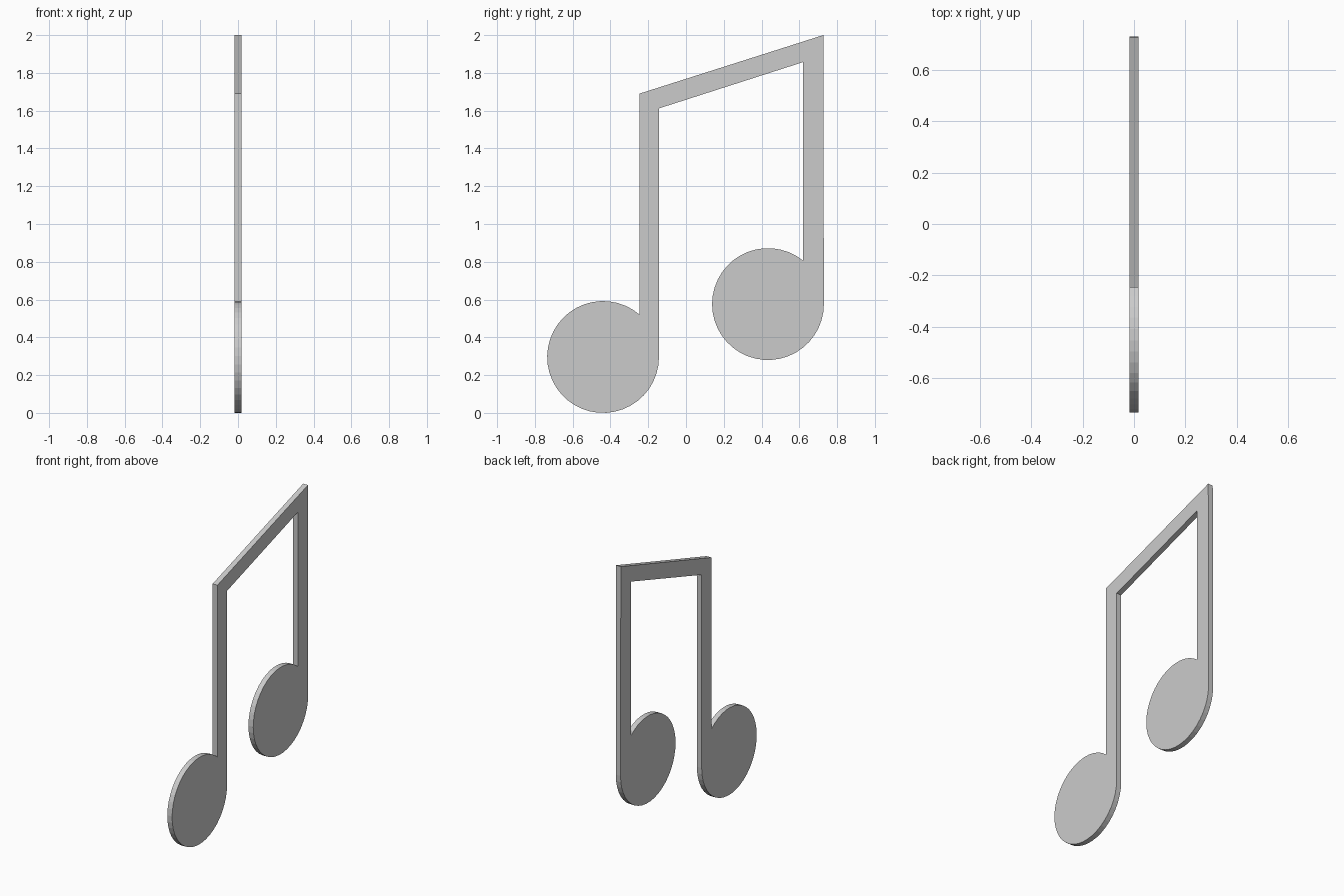
import bpy, bmesh, math

if "Cube" in bpy.data.objects:
    bpy.data.objects.remove(bpy.data.objects["Cube"])

HALF = 0.018      # half the plate thickness
R = 0.296         # note head radius
STEPS = 36        # segments per head arc


def head(cy, cz, stem_y):
    """Clockwise arc from the outer stem edge round to the inner stem edge."""
    sweep = 2 * math.pi - math.acos((stem_y - cy) / R)
    return [(cy + R * math.cos(-sweep * i / STEPS),
             cz + R * math.sin(-sweep * i / STEPS)) for i in range(STEPS + 1)]


# One continuous outline: left head, stems and beam, right head, inner edge
outline = head(-0.439, 0.296, -0.247)
outline += [(-0.247, 1.69), (0.727, 2.0)]
outline += head(0.434, 0.576, 0.62)
outline += [(0.62, 1.857), (-0.143, 1.612)]

# Extrude the outline into a flat plate
bm = bmesh.new()
face = bm.faces.new([bm.verts.new((-HALF, y, z)) for y, z in outline])
ext = bmesh.ops.extrude_face_region(bm, geom=[face], use_keep_orig=True)
moved = [g for g in ext["geom"] if isinstance(g, bmesh.types.BMVert)]
bmesh.ops.translate(bm, vec=(2 * HALF, 0, 0), verts=moved)
bmesh.ops.recalc_face_normals(bm, faces=bm.faces)
# Tessellate the concave faces cleanly
bmesh.ops.triangulate(bm, faces=[f for f in bm.faces if len(f.verts) > 4])

mesh = bpy.data.meshes.new("beamed_note")
bm.to_mesh(mesh)
bm.free()
note = bpy.data.objects.new("beamed_note", mesh)
bpy.context.collection.objects.link(note)
